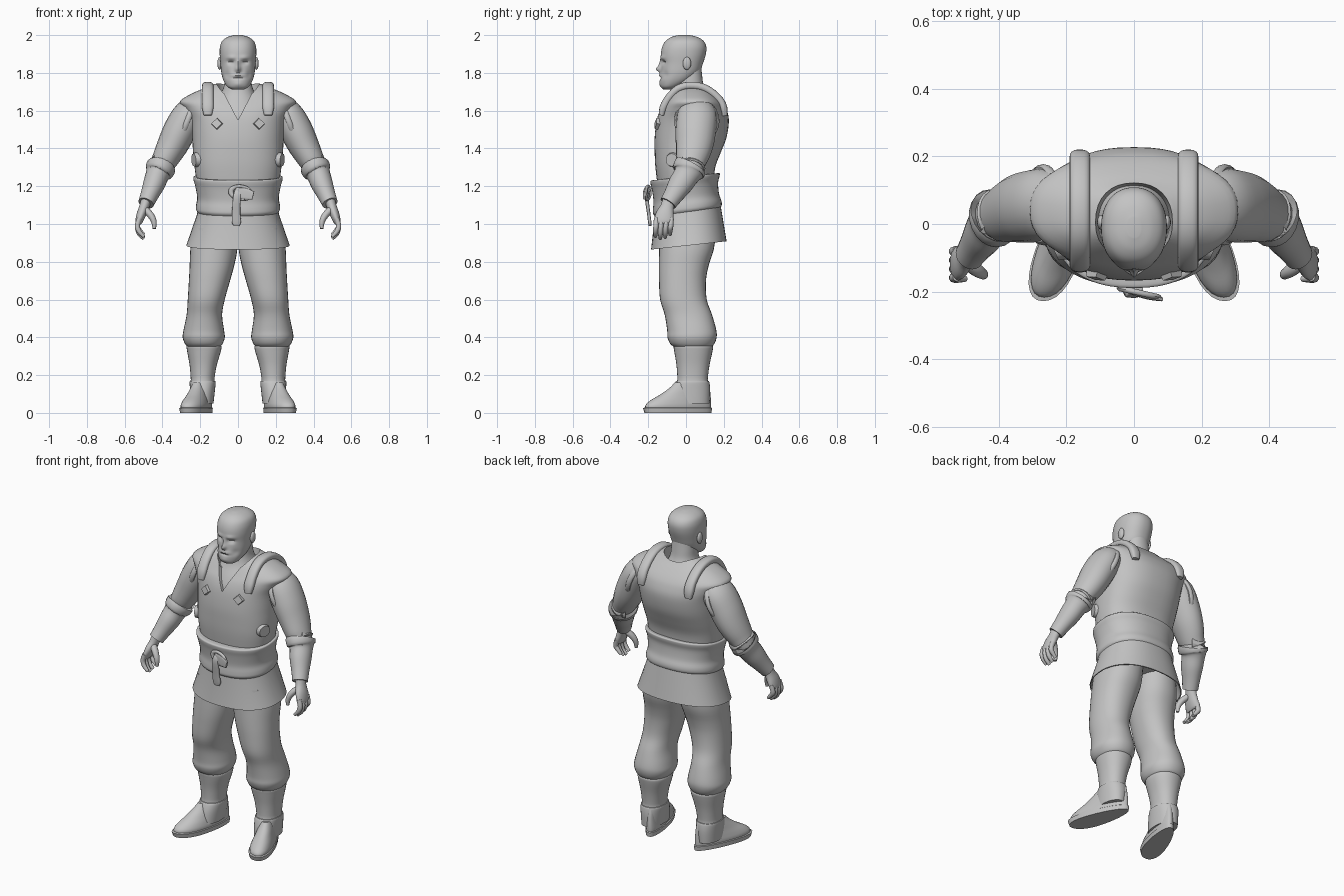
import bpy, bmesh, math
from mathutils import Vector, Matrix
from mathutils.bvhtree import BVHTree

cube = bpy.data.objects.get("Cube")
if cube:
    bpy.data.objects.remove(cube, do_unlink=True)

grey = bpy.data.materials.new("plain_grey")
grey.use_nodes = True
grey.diffuse_color = (0.55, 0.55, 0.55, 1)
grey.node_tree.nodes["Principled BSDF"].inputs["Base Color"].default_value = (0.55, 0.55, 0.55, 1)
parts = []


def finish(name, bm):
    bmesh.ops.recalc_face_normals(bm, faces=bm.faces)
    mesh = bpy.data.meshes.new(name)
    bm.to_mesh(mesh)
    bm.free()
    mesh.materials.append(grey)
    obj = bpy.data.objects.new(name, mesh)
    bpy.context.collection.objects.link(obj)
    parts.append(obj)
    return obj


def smooth_rows(rows, k):
    """Catmull-Rom interpolation of equal-length rows."""
    out = []
    last = len(rows) - 1
    for i in range(last):
        a, b, c, d = rows[max(i - 1, 0)], rows[i], rows[i + 1], rows[min(i + 2, last)]
        for j in range(k):
            t = j / k
            out.append([q + t * (r - p) / 2 + t * t * (p - 2.5 * q + 2 * r - s / 2)
                        + t ** 3 * (1.5 * (q - r) + (s - p) / 2) for p, q, r, s in zip(a, b, c, d)])
    out.append(list(rows[-1]))
    return out


def oval(n, power):
    pts = []
    for i in range(n):
        a = math.tau * i / n
        c, s = math.cos(a), math.sin(a)
        pts.append((math.copysign(abs(c) ** (2 / power), c), math.copysign(abs(s) ** (2 / power), s)))
    return pts


def skin(name, rings):
    bm = bmesh.new()
    loops = [[bm.verts.new(p) for p in ring] for ring in rings]
    n = len(loops[0])
    for a, b in zip(loops, loops[1:]):
        for i in range(n):
            bm.faces.new((a[i], a[(i + 1) % n], b[(i + 1) % n], b[i]))
    bm.faces.new(loops[0])
    bm.faces.new(loops[-1])
    return finish(name, bm)


def loft(name, rows, n=32, power=2.2, k=4, tilt=0, change=None):
    """Stack of flat ovals; each row is z, x min, x max, y min, y max."""
    rings = []
    for z, xa, xb, ya, yb in smooth_rows(rows, k):
        ring = []
        for c, s in oval(n, power):
            y = (ya + yb) / 2 + s * (yb - ya) / 2
            p = Vector(((xa + xb) / 2 + c * (xb - xa) / 2, y, z + tilt * y))
            ring.append(change(p) if change else p)
        rings.append(ring)
    return skin(name, rings)


def even(rows):
    return [(z, -h, h, a, b) for z, h, a, b in rows]


def tube(name, rows, ref=(0, 1, 0), n=20, power=2, k=4):
    """Oval tube on a path; each row is x, y, z, radius along ref, other radius."""
    rows = smooth_rows(rows, k)
    pts = [Vector(r[:3]) for r in rows]
    rings = []
    for i, r in enumerate(rows):
        t = (pts[min(i + 1, len(pts) - 1)] - pts[max(i - 1, 0)]).normalized()
        u = Vector(ref)
        u = (u - t * u.dot(t)).normalized()
        v = t.cross(u)
        rings.append([pts[i] + u * c * r[3] + v * s * r[4] for c, s in oval(n, power)])
    return skin(name, rings)


def ring(name, place, major, minor):
    """Torus around local z."""
    bm = bmesh.new()
    n, m = 32, 10
    grid = [[bm.verts.new(place @ Vector(((major + minor * math.cos(b)) * math.cos(a),
             (major + minor * math.cos(b)) * math.sin(a), minor * math.sin(b))))
             for b in (math.tau * j / m for j in range(m))] for a in (math.tau * i / n for i in range(n))]
    for i in range(n):
        for j in range(m):
            bm.faces.new((grid[i][j], grid[i - 1][j], grid[i - 1][j - 1], grid[i][j - 1]))
    return finish(name, bm)


def ball(name, centre, size):
    bm = bmesh.new()
    bmesh.ops.create_uvsphere(bm, u_segments=20, v_segments=12, radius=1,
                              matrix=Matrix.Translation(centre) @ Matrix.Diagonal((*size, 1)))
    return finish(name, bm)


# Vest
vest = loft("vest", even([
    (1.2, .215, -.15, .145), (1.3, .23, -.162, .155), (1.38, .238, -.166, .185),
    (1.46, .243, -.166, .215), (1.55, .255, -.155, .227), (1.61, .285, -.135, .213),
    (1.65, .307, -.11, .19), (1.69, .245, -.085, .155), (1.72, .175, -.065, .125),
    (1.745, .11, -.05, .105)]), n=48, power=2.4)
body = bmesh.new()
body.from_mesh(vest.data)
surface = BVHTree.FromBMesh(body)
body.free()

# Neckline: a V at the front and an oval collar opening, cut from the vest
wedge = bmesh.new()
front, back = [[wedge.verts.new((x, y, z)) for x, z in ((0, 1.55), (.13, 1.8), (-.13, 1.8))] for y in (-.3, 0)]
wedge.faces.new(front)
wedge.faces.new(back)
for i in range(3):
    wedge.faces.new((front[i], front[i - 1], back[i - 1], back[i]))
cutters = [finish("neckline_cutter", wedge),
           loft("collar_cutter", even([(1.66, .105, -.1, .11), (1.8, .12, -.13, .135)]), k=1)]
for cutter in cutters:
    cutter.hide_render = True
    mod = vest.modifiers.new("neckline", 'BOOLEAN')
    mod.operation = 'DIFFERENCE'
    mod.object = cutter
    bpy.context.view_layer.objects.active = vest
    bpy.ops.object.modifier_apply(modifier=mod.name)
for cutter in cutters:
    parts.remove(cutter)
    bpy.data.objects.remove(cutter, do_unlink=True)

# Neck and chest
loft("neck", even([(1.48, .15, -.14, .1), (1.56, .14, -.136, .12), (1.62, .125, -.112, .125),
                   (1.68, .095, -.077, .115), (1.73, .075, -.062, .094),
                   (1.78, .07, -.055, .086), (1.84, .065, -.05, .08)]))

# Head, with the face shaped by soft bumps: x, z, width, height, depth
bumps = [(0, 1.82, .013, .016, -.027), (0, 1.85, .01, .02, -.012), (.035, 1.88, .025, .01, -.008),
         (.038, 1.857, .018, .011, .014), (0, 1.772, .028, .005, .007), (0, 1.787, .03, .008, -.008),
         (0, 1.74, .025, .015, -.005), (.06, 1.79, .015, .02, .006)]


def face(p):
    if p.y < -.03:
        x, shift = p.x, 0
        for bx, bz, w, h, d in bumps:
            for side in ((-1, 1) if bx else (1,)):
                shift += d * math.exp(-((x - side * bx) / w) ** 2 - ((p.z - bz) / h) ** 2)
        p.y += shift
    return p


loft("head", even([
    (1.713, .035, -.12, -.06), (1.728, .058, -.133, -.03), (1.76, .077, -.138, .03),
    (1.8, .088, -.134, .07), (1.85, .093, -.13, .09), (1.9, .097, -.133, .105),
    (1.94, .095, -.125, .107), (1.97, .083, -.107, .092), (1.99, .055, -.077, .06),
    (2, .02, -.04, .02)]), n=96, k=6, change=face)

# Belt and skirt, both lower at the front
loft("belt", even([
    (1.06, .212, -.165, .175), (1.075, .222, -.175, .188), (1.1, .222, -.175, .188),
    (1.14, .216, -.172, .175), (1.2, .226, -.18, .17), (1.235, .236, -.188, .178),
    (1.25, .234, -.186, .176), (1.25, .215, -.16, .15)]), n=48, power=2.3, tilt=.11)
loft("skirt", even([
    (1.1, .21, -.165, .18), (1.05, .217, -.166, .188), (.885, .274, -.185, .215),
    (.885, .268, -.179, .209), (.95, .24, -.16, .19)]), n=48, power=2.3, tilt=.11, k=1)

# Belt buckle and hanging strap end
place = (Matrix.Translation((.015, -.203, 1.165)) @ Matrix.Rotation(-.22, 4, 'Z')
         @ Matrix.Rotation(.15, 4, 'Y') @ Matrix.Rotation(math.pi / 2, 4, 'X')
         @ Matrix.Diagonal((1.6, 1, 1, 1)))
ring("buckle", place, .034, .009)
tube("buckle_tongue", [(-.01, -.2, 1.165, .028, .008), (.04, -.215, 1.16, .03, .008),
                       (.08, -.222, 1.15, .022, .006)], ref=(0, 0, 1), power=4)
tube("belt_end", [(.01, -.19, 1.19, .018, .01), (-.005, -.208, 1.15, .02, .01),
                  (-.01, -.198, 1.06, .022, .009), (-.008, -.192, 1.01, .024, .009),
                  (-.008, -.19, .99, .014, .007)], ref=(1, 0, 0), power=4)


def stud(name, origin, aim, radius, sides):
    """Flat plate laid on the vest where a ray meets it."""
    spot, normal = surface.ray_cast(Vector(origin), Vector(aim).normalized())[:2]
    if normal.dot(Vector(aim)) > 0:
        normal = -normal
    bm = bmesh.new()
    bmesh.ops.create_cone(bm, cap_ends=True, segments=sides, radius1=radius, radius2=radius * .8, depth=.03,
                          matrix=Matrix.Translation(spot) @ normal.to_track_quat('Z', 'Y').to_matrix().to_4x4())
    finish(name, bm)


for s, side in ((1, "left_"), (-1, "right_")):
    def flip(rows):
        return [(s * r[0], *r[1:]) for r in rows]

    def limb(name, rows, **options):
        return tube(side + name, flip(rows), **options)

    def column(name, rows, **options):
        return loft(side + name, [(z, min(s * a, s * b), max(s * a, s * b), c, d)
                                  for z, a, b, c, d in rows], **options)

    ball(side + "ear", (s * .097, .005, 1.85), (.012, .022, .034))

    # Shoulder strap draped over the vest
    path = []
    for i in range(13):
        a = math.radians(24 + i * 11)
        d = Vector((0, -math.cos(a), math.sin(a)))
        spot = surface.ray_cast(Vector((s * .16, .04, 1.5)) + d, -d)[0] + d * .007
        w = .7 if i in (0, 12) else 1
        path.append((*spot, .03 * w, .02 * w))
    tube(side + "shoulder_strap", path, ref=(1, 0, 0), power=2.6, k=2)
    stud(side + "chest_stud", (s * .11, -1, 1.53), (0, 1, 0), .035, 4)
    stud(side + "side_stud", (s * .8, -.62, 1.34), (-s, .95, 0), .043, 12)

    # Armhole trim
    hole = (Matrix.Translation((s * .268, .057, 1.545)) @ Matrix.Rotation(s * 1.2, 4, 'Y')
            @ Matrix.Diagonal((1.08, 1, 1.3, 1)))
    ring(side + "armhole_trim", hole, .108, .012)

    # Arm, bracer and hand
    limb("arm", [(.2, .055, 1.61, .085, .08), (.26, .058, 1.575, .105, .085),
                 (.305, .052, 1.5, .107, .088), (.345, .045, 1.42, .1, .082),
                 (.385, .03, 1.345, .085, .07), (.425, .01, 1.27, .062, .055),
                 (.485, -.09, 1.12, .038, .035)])
    limb("bracer", [(.41, .024, 1.3, .07, .064), (.407, .024, 1.303, .088, .078),
                    (.418, .012, 1.28, .087, .076), (.427, .003, 1.26, .07, .063),
                    (.445, -.03, 1.21, .065, .058), (.468, -.065, 1.155, .053, .048),
                    (.487, -.095, 1.11, .046, .042)])
    limb("palm", [(.485, -.09, 1.13, .033, .028), (.497, -.1, 1.09, .036, .026),
                  (.512, -.112, 1.05, .048, .025), (.524, -.118, 1.015, .05, .02),
                  (.527, -.118, 1, .042, .014)])
    for i, finger in enumerate(("index", "middle", "ring", "little")):
        y = -.156 + .026 * i
        drop = (.005, -.006, 0, .015)[i]
        limb(finger + "_finger", [(.522, y, 1.03, .014, .014), (.533, y - .003, .99, .014, .014),
                                  (.523, y - .005, .955 + drop, .013, .013),
                                  (.498, y - .006, .928 + drop, .009, .009)], n=10)
    limb("thumb", [(.495, -.115, 1.08, .02, .018), (.465, -.136, 1.05, .02, .018),
                   (.446, -.148, 1.015, .016, .015), (.443, -.152, .975, .009, .009)], n=12)

    # Trousers gathered over the boot
    column("trouser_leg", [
        (.98, 0, .235, -.14, .16), (.87, .003, .252, -.142, .148), (.78, .02, .256, -.144, .12),
        (.7, .042, .26, -.143, .106), (.6, .07, .266, -.137, .11), (.52, .084, .272, -.113, .138),
        (.44, .074, .288, -.1, .16), (.4, .07, .293, -.098, .162), (.365, .082, .28, -.083, .15),
        (.345, .1, .262, -.055, .13)])

    # Boot shaft, foot and sole
    column("boot_shaft", [
        (.36, .1, .26, -.05, .13), (.352, .088, .272, -.065, .143), (.325, .091, .269, -.062, .14),
        (.25, .113, .256, -.05, .124), (.175, .125, .25, -.046, .115), (.165, .118, .256, -.055, .123),
        (.12, .122, .254, -.07, .128), (.05, .13, .25, -.08, .125)])

    def splay(p):
        p.x = s * (.2 + p.x * (.8 - 1.2 * p.y) - .3 * p.y)
        return p

    loft(side + "foot", even([
        (.015, .07, -.215, .13), (.04, .073, -.215, .132), (.065, .068, -.19, .132),
        (.095, .06, -.14, .13), (.13, .053, -.09, .126), (.16, .045, -.06, .12)]), change=splay)
    loft(side + "sole", even([(0, .075, -.22, .135), (.026, .078, -.228, .138), (.03, .07, -.21, .13)]),
         k=1, change=splay)

# Smooth shading with sharp rims kept
bpy.ops.object.select_all(action='DESELECT')
for obj in parts:
    obj.select_set(True)
bpy.context.view_layer.objects.active = vest
bpy.ops.object.shade_smooth_by_angle(angle=math.radians(40))
